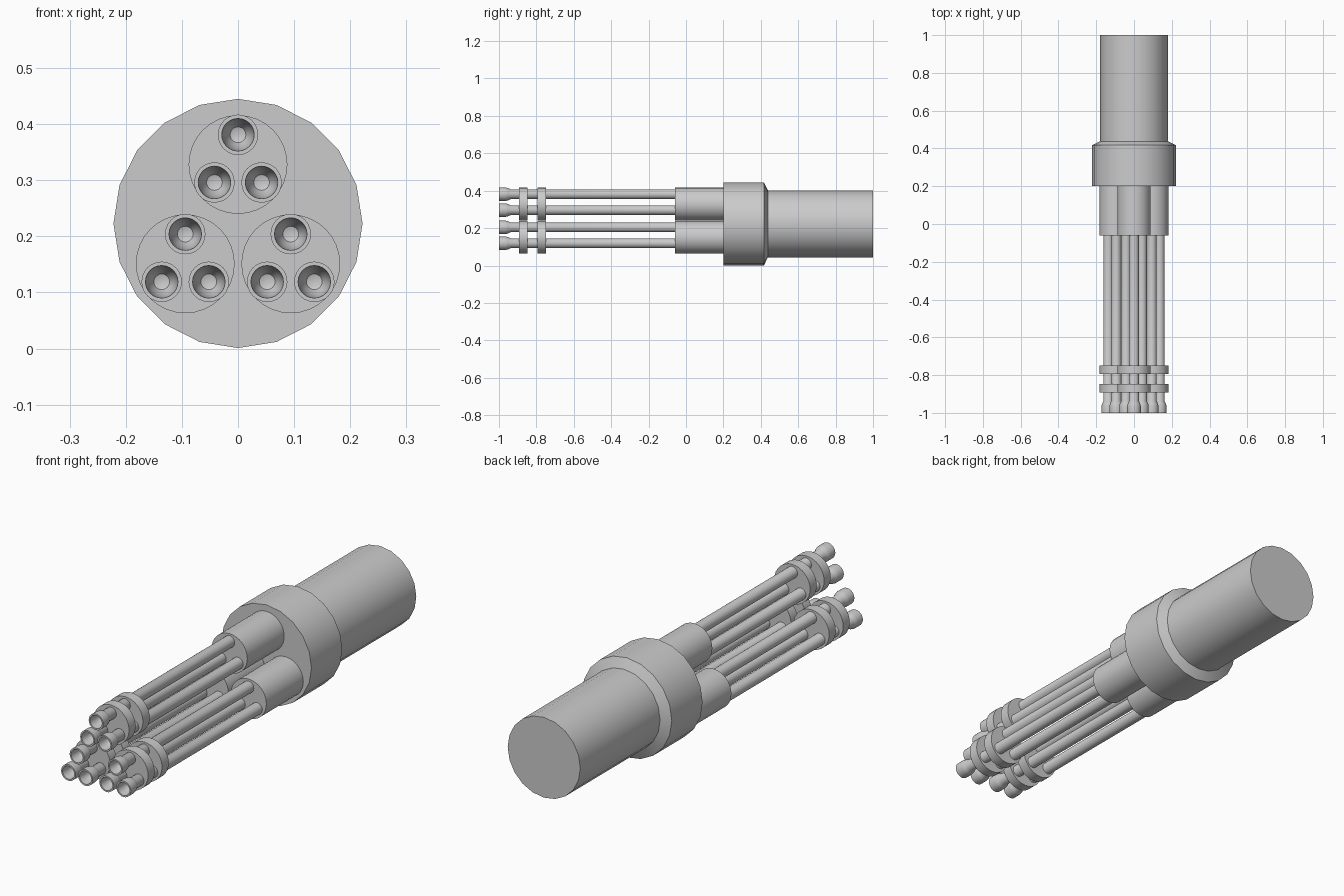
import bpy, bmesh, math

if "Cube" in bpy.data.objects:
    bpy.data.objects.remove(bpy.data.objects["Cube"])


def lathe(name, profile, x, z, sides):
    """Revolve (radius, y) points around a y-parallel axis through (x, z)."""
    bm = bmesh.new()
    rings = []
    for r, y in profile:
        if r == 0:
            rings.append([bm.verts.new((0, y, 0))])
        else:
            angles = [2 * math.pi * i / sides for i in range(sides)]
            rings.append([bm.verts.new((r * math.sin(a), y, r * math.cos(a))) for a in angles])
    for a, b in zip(rings, rings[1:]):
        for i in range(sides):
            j = (i + 1) % sides
            if len(a) == 1:
                bm.faces.new((a[0], b[i], b[j]))
            elif len(b) == 1:
                bm.faces.new((a[i], b[0], a[j]))
            else:
                bm.faces.new((a[i], b[i], b[j], a[j]))
    bmesh.ops.recalc_face_normals(bm, faces=bm.faces)
    mesh = bpy.data.meshes.new(name)
    bm.to_mesh(mesh)
    bm.free()
    obj = bpy.data.objects.new(name, mesh)
    obj.location = (x, 0, z)
    bpy.context.collection.objects.link(obj)
    bpy.ops.object.select_all(action='DESELECT')
    obj.select_set(True)
    bpy.context.view_layer.objects.active = obj
    bpy.ops.object.shade_smooth_by_angle(angle=math.radians(35))
    return obj


def drum(r, y0, y1):
    return [(0, y0), (r, y0), (r, y1), (0, y1)]


# Collar with rear chamfer, continuing into the rear housing
lathe("housing", [(0, 0.2), (0.222, 0.2), (0.222, 0.417), (0.179, 0.438),
                  (0.179, 1.0), (0, 1.0)], 0, 0.223, 20)

# Barrel with a flared, hollow muzzle
barrel_profile = [(0, -0.925), (0.014, -0.93), (0.022, -0.945), (0.027, -0.97),
                  (0.029, -1.0), (0.036, -1.0), (0.036, -0.965), (0.033, -0.952),
                  (0.026, -0.937), (0.026, -0.05), (0, -0.05)]

# Three clusters, each with a holder, two clamp discs and three barrels
clusters = {"top": (0, 0.328), "left": (-0.094, 0.151), "right": (0.094, 0.151)}
barrel_offsets = [(0, 0.053), (-0.042, -0.032), (0.042, -0.032)]
for label, (cx, cz) in clusters.items():
    lathe(label + "_holder", drum(0.088, -0.06, 0.21), cx, cz, 32)
    lathe(label + "_front_clamp", drum(0.088, -0.893, -0.847), cx, cz, 32)
    lathe(label + "_rear_clamp", drum(0.088, -0.795, -0.748), cx, cz, 32)
    for n, (dx, dz) in enumerate(barrel_offsets, 1):
        lathe(f"{label}_barrel_{n}", barrel_profile, cx + dx, cz + dz, 24)
